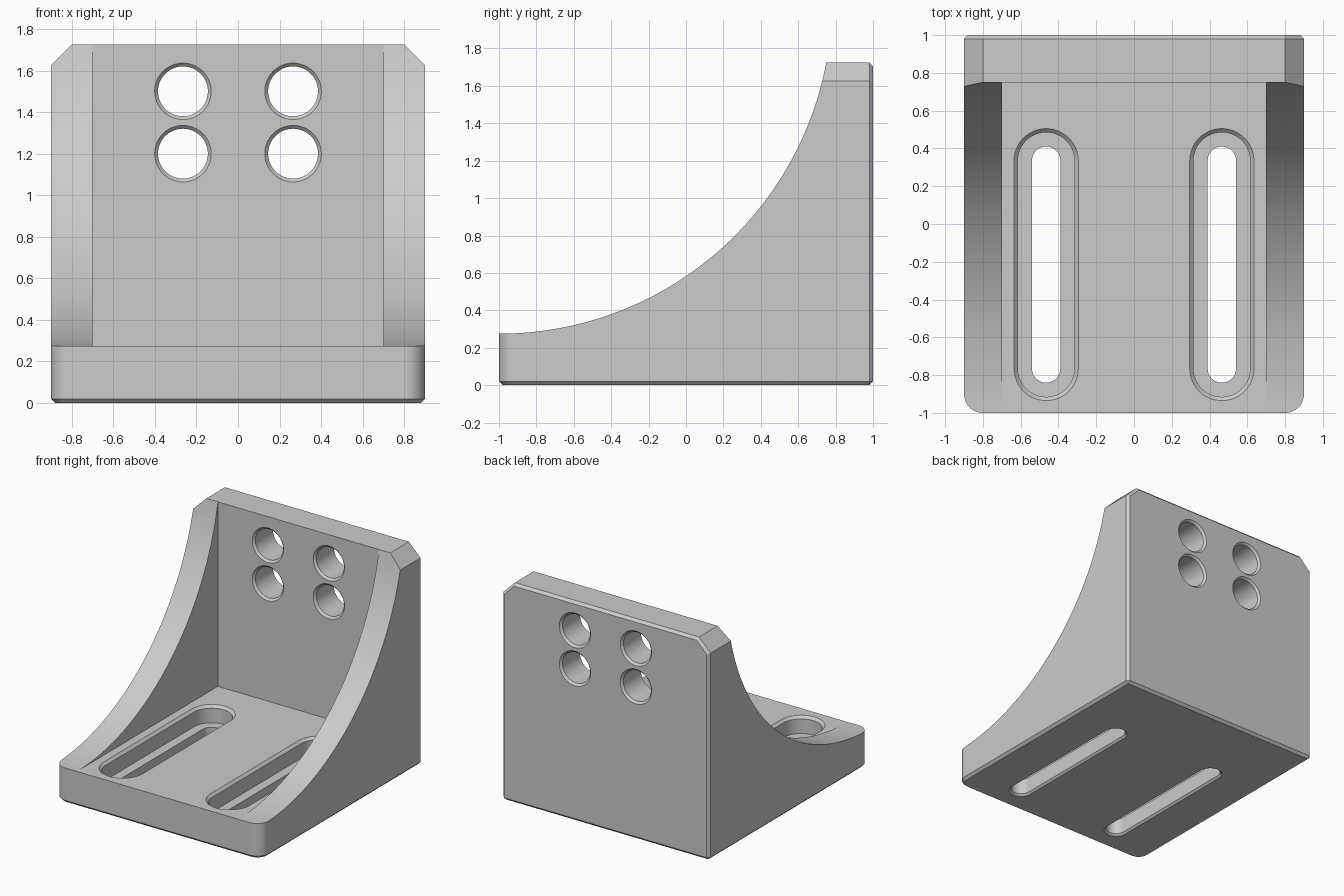
import bpy, bmesh
from math import sin, cos, pi, asin
from mathutils import Vector

cube = bpy.data.objects.get("Cube")
if cube:
    bpy.data.objects.remove(cube, do_unlink=True)

W, H = 0.9, 1.725              # half width, full height
BASE, BACK, RIB = 0.275, 0.75, 0.7   # base top, back plate face, rib inner face
CH = 0.02                      # small edge chamfer


def make_object(name, bm):
    bmesh.ops.recalc_face_normals(bm, faces=bm.faces)
    mesh = bpy.data.meshes.new(name)
    bm.to_mesh(mesh)
    bm.free()
    obj = bpy.data.objects.new(name, mesh)
    bpy.context.collection.objects.link(obj)
    return obj


def loft(bm, rings):
    """Closed solid through a stack of matching point rings."""
    rows = [[bm.verts.new(p) for p in ring] for ring in rings]
    n = len(rows[0])
    for a, b in zip(rows, rows[1:]):
        for i in range(n):
            j = (i + 1) % n
            bm.faces.new((a[i], a[j], b[j], b[i]))
    bm.faces.new(rows[0][::-1])
    bm.faces.new(rows[-1])


def stadium(radius, half_len, steps=32):
    """Rounded slot outline; a plain circle when half_len is zero."""
    pts = []
    for side in (1, -1):
        for i in range(steps + (1 if half_len else 0)):
            a = pi * i / steps + (0 if side > 0 else pi)
            pts.append((radius * cos(a), radius * sin(a) + side * half_len))
    return pts


# Solid block with clipped top corners
bm = bmesh.new()
outline = [(-W, 0), (W, 0), (W, H - 0.1), (W - 0.1, H), (0.1 - W, H), (-W, H - 0.1)]
loft(bm, [[(x, y, z) for x, z in outline] for y in (-1, 1)])


def bevel(test, offset, segments):
    edges = [e for e in bm.edges if test(*[v.co for v in e.verts])]
    bmesh.ops.bevel(bm, geom=edges, offset=offset, segments=segments,
                    profile=0.5, affect='EDGES')


# Rounded front corners, then chamfered bottom and back outlines
bevel(lambda a, b: a.y < -0.99 and b.y < -0.99 and abs(a.x - b.x) < 1e-4
      and abs(a.x) > W - 0.01, 0.1, 12)
bevel(lambda a, b: max(a.z, b.z) < 1e-4 or min(a.y, b.y) > 1 - 1e-4, CH, 1)
bracket = make_object("angle_bracket", bm)

cutters = []

# Curved sweep that shapes the side ribs
R = ((BACK + 1) ** 2 + (H - BASE) ** 2) / (2 * (H - BASE))
end = asin((BACK + 1) / R)
steps = 64
sweep = [(-1 + R * sin(end * i / steps), BASE + R * (1 - cos(end * i / steps)))
         for i in range(steps + 1)]
sweep += [(BACK + 0.03, H + 0.17), (-1.2, H + 0.17), (-1.2, BASE)]
bm = bmesh.new()
loft(bm, [[(x, y, z) for y, z in sweep] for x in (-1.1, 1.1)])
cutters.append(make_object("rib_sweep_cutter", bm))

# Pocket between the ribs
pocket = [(-RIB, -1.3), (RIB, -1.3), (RIB, BACK), (-RIB, BACK)]
bm = bmesh.new()
loft(bm, [[(x, y, z) for x, y in pocket] for z in (BASE, H + 0.3)])
cutters.append(make_object("pocket_cutter", bm))

# Counterbored slots in the base
FLOOR, R_OUT, R_IN, LIP = 0.14, 0.15, 0.075, 0.015
slot = [(BASE + CH, R_OUT + 2 * CH), (BASE - CH, R_OUT), (FLOOR, R_OUT),
        (FLOOR, R_IN), (LIP, R_IN), (-LIP, R_IN + 2 * LIP)]
for cx in (-0.465, 0.465):
    bm = bmesh.new()
    loft(bm, [[(cx + x, y - 0.215, z) for x, y in stadium(r, 0.55)] for z, r in slot])
    cutters.append(make_object("slot_cutter", bm))

# Chamfered bolt holes in the back plate
C, R_HOLE = 0.016, 0.12
hole = [(BACK - C, R_HOLE + 2 * C), (BACK + C, R_HOLE),
        (1 - C, R_HOLE), (1 + C, R_HOLE + 2 * C)]
for cx in (-0.265, 0.265):
    for cz in (1.2, 1.5):
        bm = bmesh.new()
        loft(bm, [[(cx + x, y, cz + z) for x, z in stadium(r, 0)] for y, r in hole])
        cutters.append(make_object("hole_cutter", bm))

# Cut everything and keep only the finished bracket
for cutter in cutters:
    cutter.hide_render = True
    mod = bracket.modifiers.new(cutter.name, 'BOOLEAN')
    mod.operation = 'DIFFERENCE'
    mod.solver = 'EXACT'
    mod.object = cutter
bpy.context.view_layer.update()
deps = bpy.context.evaluated_depsgraph_get()
final = bpy.data.meshes.new_from_object(bracket.evaluated_get(deps))
bracket.modifiers.clear()
bracket.data = final
for cutter in cutters:
    bpy.data.objects.remove(cutter, do_unlink=True)

# Single grey finish
grey = bpy.data.materials.new("light_grey_metal")
grey.use_nodes = True
colour = (0.6, 0.6, 0.6, 1)
grey.diffuse_color = colour
grey.node_tree.nodes["Principled BSDF"].inputs["Base Color"].default_value = colour
final.materials.clear()
final.materials.append(grey)

bpy.ops.object.select_all(action='DESELECT')
bracket.select_set(True)
bpy.context.view_layer.objects.active = bracket
bpy.ops.object.shade_smooth_by_angle(angle=pi / 7)
